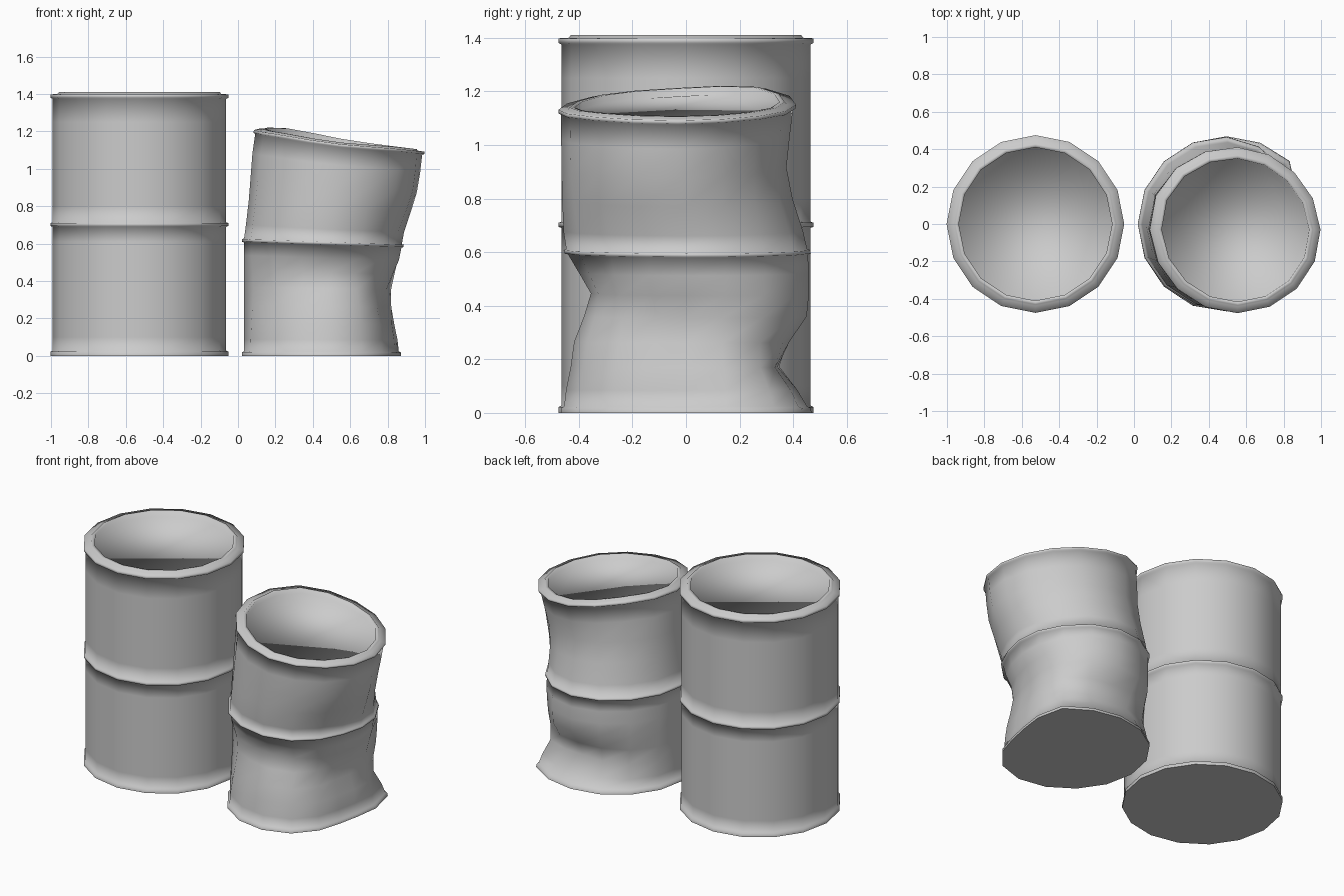
import bpy, bmesh
from math import cos, sin, radians, degrees, exp
from mathutils import Vector

if "Cube" in bpy.data.objects:
    bpy.data.objects.remove(bpy.data.objects["Cube"])

SIDES = 16
# Drum profile from the floor up, over the stepped rim and into the shallow lid: (radius, height)
PROFILE = [(.475, 0), (.475, .022), (.464, .028), (.464, .1), (.464, .61), (.464, .69),
           (.475, .694), (.475, .71), (.464, .714), (.464, .8), (.464, 1.25), (.464, 1.374),
           (.475, 1.38), (.475, 1.398), (.438, 1.4), (.43, 1.41), (.41, 1.41), (.41, 1.376)]
# Extra wall loops that let the crushed drum buckle
WALL_LOOPS = [(.464, z) for z in (.2, .31, .42, .52, .95, 1.1)]

# Dents in the crushed drum: angle, height, angular width, vertical width, depth
DENTS = [(-12, 0, 32, .2, .125), (-12, .35, 36, .13, .145), (-22, .66, 30, .12, .075),
         (45, 0, 12, .1, -.03), (88, .19, 30, .075, .125), (-88, .44, 28, .08, .09),
         (-90, .2, 25, .08, .02), (-125, .33, 22, .12, .04), (90, .9, 35, .13, .055),
         (40, .78, 25, .22, .055), (160, 1.08, 35, .17, -.03)]


def intact(r, a, z):
    return Vector((-.527 + r * cos(a), r * sin(a), z))


def angle_gap(a, b):
    return (a - b + 180) % 360 - 180


def crushed(r, a, z):
    deg = degrees(a)
    # squash each half, then lean, shrink and tilt toward the top
    low, up = min(z / .70, 1), max((z - .70) / .71, 0)
    h = .60 * low + .555 * up
    for da, dz, wa, wz, depth in DENTS:
        r -= depth * exp(-.5 * (angle_gap(deg, da) / wa) ** 2 - .5 * ((h - dz) / wz) ** 2)
    r *= 1 - .06 * up
    x, y = r * cos(a), r * sin(a)
    h -= (.034 * low + .09 * up) * x
    # buckled rim
    h += up * (.025 * exp(-.5 * (angle_gap(deg, 135) / 25) ** 2)
               - .015 * exp(-.5 * (angle_gap(deg, 265) / 25) ** 2))
    return Vector((.495 + .06 * up + x, y - .03 * up, h))


def make_drum(name, place, profile):
    bm = bmesh.new()
    rings = [[bm.verts.new(place(r, radians(360 * i / SIDES), z)) for i in range(SIDES)]
             for r, z in profile]
    for lower, upper in zip(rings, rings[1:]):
        for i in range(SIDES):
            j = (i + 1) % SIDES
            bm.faces.new((lower[i], lower[j], upper[j], upper[i])).smooth = True
    # lid and base
    bm.faces.new(rings[-1]).smooth = True
    bm.faces.new(rings[0][::-1]).smooth = False
    mesh = bpy.data.meshes.new(name)
    bm.to_mesh(mesh)
    bm.free()
    bpy.context.collection.objects.link(bpy.data.objects.new(name, mesh))


make_drum("intact_drum", intact, PROFILE)
outer = sorted(PROFILE[:-4] + WALL_LOOPS, key=lambda p: p[1])
make_drum("crushed_drum", crushed, outer + PROFILE[-4:])
